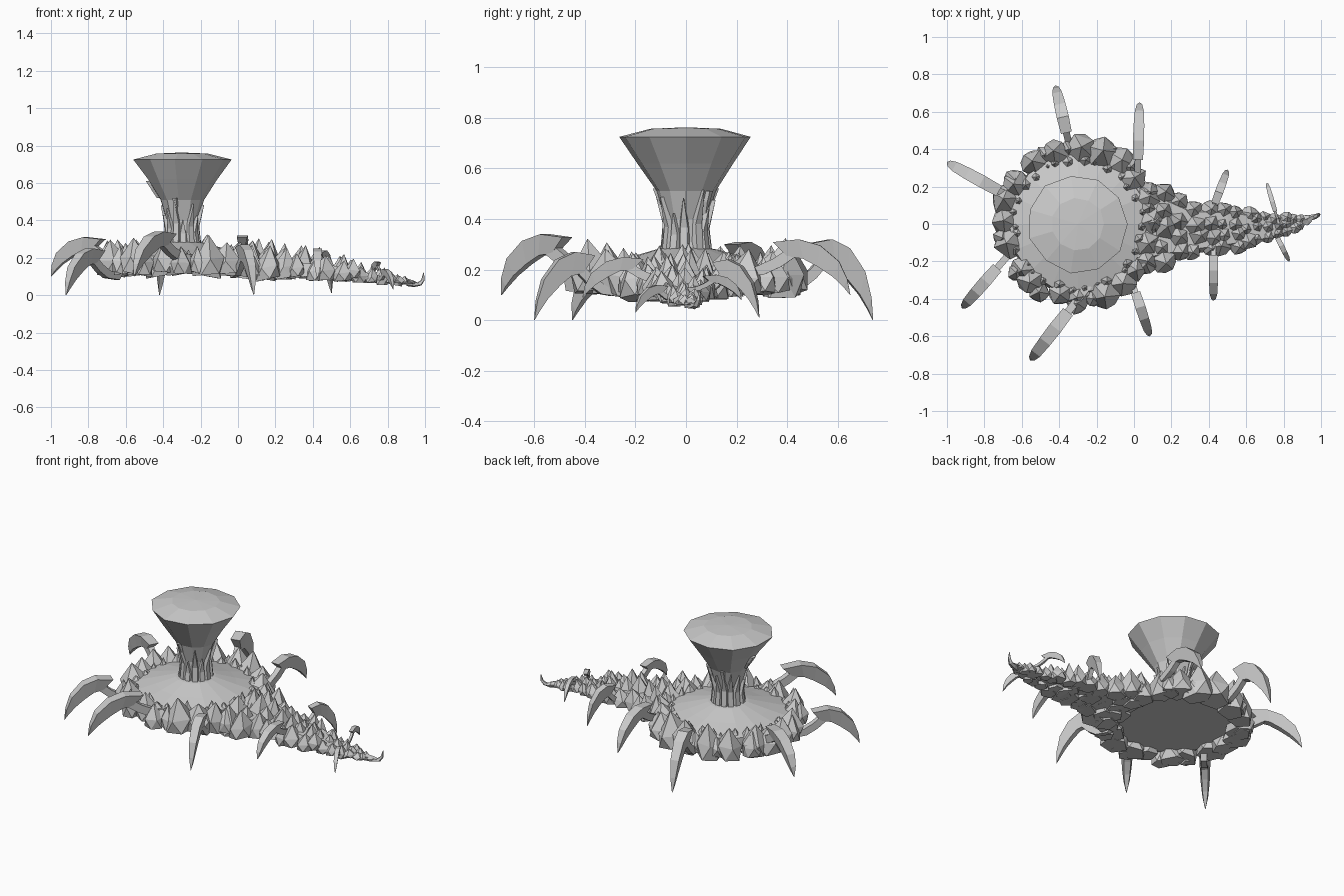
import bpy, bmesh, math, random
from mathutils import Vector, Matrix

random.seed(11)
if "Cube" in bpy.data.objects:
    bpy.data.objects.remove(bpy.data.objects["Cube"])

CENTRE = Vector((-0.3, 0, 0))
TAU = math.tau


def finish(bm, name):
    bmesh.ops.recalc_face_normals(bm, faces=bm.faces[:])
    mesh = bpy.data.meshes.new(name)
    bm.to_mesh(mesh)
    bm.free()
    obj = bpy.data.objects.new(name, mesh)
    bpy.context.collection.objects.link(obj)


def polar(r, angle, z=0):
    return CENTRE + Vector((r * math.cos(angle), r * math.sin(angle), z))


def loft(bm, rings):
    """Skin a list of equal-length closed rings and cap both ends."""
    rows = [[bm.verts.new(p) for p in ring] for ring in rings]
    n = len(rows[0])
    for a, b in zip(rows, rows[1:]):
        for i in range(n):
            bm.faces.new((a[i], a[(i + 1) % n], b[(i + 1) % n], b[i]))
    bm.faces.new(rows[0])
    bm.faces.new(rows[-1])


def lathe(name, profile, sides, wobble):
    bm = bmesh.new()
    rings = []
    for r, z in profile:
        rings.append([polar(r * random.uniform(1 - wobble, 1 + wobble), TAU * i / sides, z)
                      for i in range(sides)])
    loft(bm, rings)
    bmesh.ops.remove_doubles(bm, verts=bm.verts[:], dist=0.002)
    finish(bm, name)


def lerp_table(table, x):
    for (x0, *a), (x1, *b) in zip(table, table[1:]):
        if x <= x1:
            t = max(0, (x - x0) / (x1 - x0))
            return [p + (q - p) * t for p, q in zip(a, b)]
    return table[-1][1:]


def rock(bm, pos, r, bottom, top, lean=Vector((0, 0, 0))):
    """Five-sided crystal: broad foot, wider shoulder, pointed top."""
    turn, h = random.uniform(0, TAU), top - bottom
    foot, shoulder = [], []
    tilt = random.uniform(-0.1, 0.1)
    for i in range(5):
        a = turn + TAU * i / 5
        for ring, size, z, off in ((foot, 0.95, 0.0, 0), (shoulder, 1.0, 0.4, TAU / 10)):
            k = r * size * random.uniform(0.88, 1.12)
            ring.append(bm.verts.new((pos.x + k * math.cos(a + off), pos.y + k * math.sin(a + off),
                                      bottom + h * (z + tilt * math.cos(a)))))
    tip = bm.verts.new(Vector((pos.x, pos.y, top)) + lean * r)
    for i in range(5):
        j = (i + 1) % 5
        bm.faces.new((foot[i], foot[j], shoulder[i]))
        bm.faces.new((foot[j], shoulder[j], shoulder[i]))
        bm.faces.new((shoulder[i], shoulder[j], tip))
    bm.faces.new(foot[::-1])


# Round platform and flared pillar
lathe("platform", [(0.34, 0.15), (0.38, 0.165), (0.37, 0.21), (0.24, 0.245), (0.12, 0.28), (0, 0.3)], 16, 0.02)
PILLAR = [(0.25, 0.1), (0.31, 0.082), (0.4, 0.084), (0.51, 0.118), (0.62, 0.19),
          (0.725, 0.265), (0.757, 0.14), (0.763, 0)]
lathe("pillar", [(r, z) for z, r in PILLAR], 11, 0.025)


def shard(bm, angle, z_root, z_tip, half):
    """Flat splinter hugging the pillar between two heights."""
    rings = []
    for t, k in ((0, 0.9), (0.45, 1), (1, 0.06)):
        z = z_root + (z_tip - z_root) * t
        r = lerp_table(PILLAR, z)[0]
        rings.append([polar(r + off, angle + d * half * k, z)
                      for off, d in ((-0.015, -1), (0.01, -0.5), (0.01, 0.5), (-0.015, 1))])
    loft(bm, rings)


# Upright shards round the neck and a few hanging splinters above
bm = bmesh.new()
for i in range(13):
    shard(bm, TAU * i / 13 + random.uniform(-0.1, 0.1), 0.27, random.uniform(0.4, 0.53), 0.32)
finish(bm, "neck_shards")

bm = bmesh.new()
for angle, z in ((0.9, 0.51), (1.9, 0.52), (3.1, 0.61), (4.4, 0.52)):
    shard(bm, angle, z, z - 0.09, 0.16)
finish(bm, "hanging_splinters")

# Crystal wall round the platform, with smaller stones inside it
bm = bmesh.new()
for i in range(20):
    a = TAU * (i + random.uniform(-0.25, 0.25)) / 20
    rock(bm, polar(random.uniform(0.37, 0.4), a), random.uniform(0.07, 0.09),
         random.uniform(0.1, 0.125), random.uniform(0.26, 0.33), Vector((0.25 * math.cos(a), 0.25 * math.sin(a), 0)))
for i in range(15):
    a = TAU * (i + random.uniform(-0.3, 0.3)) / 15
    rock(bm, polar(random.uniform(0.4, 0.425), a), random.uniform(0.045, 0.065),
         random.uniform(0.1, 0.13), random.uniform(0.21, 0.28))
for i in range(30):
    a = TAU * (i + random.uniform(-0.3, 0.3)) / 30
    rock(bm, polar(random.uniform(0.33, 0.36), a), random.uniform(0.022, 0.04),
         0.17, random.uniform(0.23, 0.28))
finish(bm, "rim_crystals")

# Tail stations: x, middle y, half width, underside z, top z
TAIL = [(0.0, 0, 0.3, 0.1, 0.32), (0.1, -0.01, 0.27, 0.085, 0.31), (0.2, -0.02, 0.22, 0.08, 0.29),
        (0.3, -0.035, 0.17, 0.08, 0.27), (0.5, -0.025, 0.14, 0.08, 0.24), (0.7, -0.02, 0.095, 0.065, 0.17),
        (0.85, 0, 0.055, 0.05, 0.12), (0.95, 0.025, 0.015, 0.05, 0.08)]
bm = bmesh.new()
rings = []
for x, y, w, low, high in TAIL:
    mid = low + (high - low) * 0.5
    rings.append([(x, y - w * 0.75, low + 0.02), (x, y + w * 0.75, low + 0.02),
                  (x, y + w * 0.6, mid), (x, y - w * 0.6, mid)])
loft(bm, rings)
finish(bm, "tail_core")

# Crystals covering the tail, shrinking toward its tip
bm = bmesh.new()
x = 0.07
while x < 0.94:
    y, w, low, high = lerp_table(TAIL, x)
    size = 0.016 + 0.062 * (1 - x) ** 0.7
    count = max(1, round(1.45 * w / size))
    for i in range(count):
        s = (2 * (i + 0.5) / count - 1) + random.uniform(-0.1, 0.1)
        px = x + random.uniform(-0.4, 0.4) * size
        r = size * random.uniform(0.8, 1.15)
        top = low + (high - low) * random.uniform(0.78, 1.06) * (1 - 0.25 * s * s)
        rock(bm, Vector((px, y + s * (w - size * 0.5), 0)), r, low + random.uniform(-0.005, 0.02), top,
             Vector((0.2, 0.3 * s, 0)))
    x += size * 1.2
finish(bm, "tail_crystals")

# Curled tail tip
bm = bmesh.new()
rings = []
for x, y, z, r in ((0.9, 0.01, 0.07, 0.022), (0.94, 0.03, 0.06, 0.018), (0.97, 0.04, 0.06, 0.014),
                   (0.988, 0.05, 0.08, 0.01), (0.993, 0.055, 0.12, 0.002)):
    lift = min(1, max(0, (x - 0.94) / 0.05)) * math.pi / 2
    rot = Matrix.Rotation(-lift, 3, "Y")
    rings.append([Vector((x, y, z)) + rot @ Vector((0, r * math.cos(TAU * i / 5), r * math.sin(TAU * i / 5)))
                  for i in range(5)])
loft(bm, rings)
finish(bm, "tail_tip")


def claw(name, root, tip, top, low, width):
    """Curved blade on a bent stalk, from root to tip in plan."""
    root, tip = Vector((*root, 0)), Vector((*tip, 0))
    length = (tip - root).length
    out = (tip - root).normalized()
    side = Vector((-out.y, out.x, 0))
    drop = top - low

    def at(d, s, z):
        return root + out * (d * length) + side * s + Vector((0, 0, low + z * drop))

    # Blade: upper edge, lower edge and relative width at each station
    blade = [((0.1, 0.95), (0.27, 0.69), 0.9), ((0.4, 1.0), (0.45, 0.65), 1.0), ((0.65, 0.89), (0.62, 0.51), 0.95),
             ((0.87, 0.6), (0.8, 0.32), 0.8), ((0.965, 0.28), (0.92, 0.14), 0.5), ((1, 0), (0.995, 0), 0.05)]
    bm = bmesh.new()
    rings = []
    for (ud, uz), (ld, lz), k in blade:
        w = width * k / 2
        rings.append([at(ud, -w, uz), at(ud, w, uz), at(ld, w * 0.6, lz), at(ld, -w * 0.6, lz)])
    loft(bm, rings)
    finish(bm, name + "_blade")

    # Stalk rising from the body into the blade
    bm = bmesh.new()
    rings = []
    w = width * 0.28
    rise = w / drop
    for d, z in ((-0.35, 0.4), (-0.05, 0.44), (0.15, 0.58), (0.36, 0.8)):
        rings.append([at(d - 0.04, -w, z + rise), at(d - 0.04, w, z + rise),
                      at(d + 0.04, w, z - rise), at(d + 0.04, -w, z - rise)])
    loft(bm, rings)
    finish(bm, name + "_stalk")


# Claws: root, tip, top height, tip height, width
CLAWS = {
    "end_left_claw": ((-0.69, 0.16), (-1.0, 0.33), 0.31, 0.1, 0.068),
    "end_right_claw": ((-0.71, -0.21), (-0.92, -0.45), 0.25, 0, 0.065),
    "side_left_claw": ((-0.355, 0.46), (-0.42, 0.74), 0.32, 0, 0.065),
    "side_right_claw": ((-0.33, -0.44), (-0.555, -0.73), 0.34, 0.1, 0.072),
    "shoulder_left_claw": ((0.02, 0.31), (0.03, 0.65), 0.32, 0.1, 0.06),
    "shoulder_right_claw": ((0, -0.34), (0.085, -0.6), 0.27, 0, 0.055),
    "tail_left_claw": ((0.425, 0.09), (0.5, 0.29), 0.24, 0.01, 0.045),
    "tail_right_claw": ((0.425, -0.14), (0.425, -0.41), 0.25, 0.09, 0.05),
    "tip_left_claw": ((0.76, 0.05), (0.71, 0.22), 0.18, 0.08, 0.025),
    "tip_right_claw": ((0.76, -0.06), (0.83, -0.2), 0.14, 0.03, 0.028),
}
for name, spec in CLAWS.items():
    claw(name, *spec)
